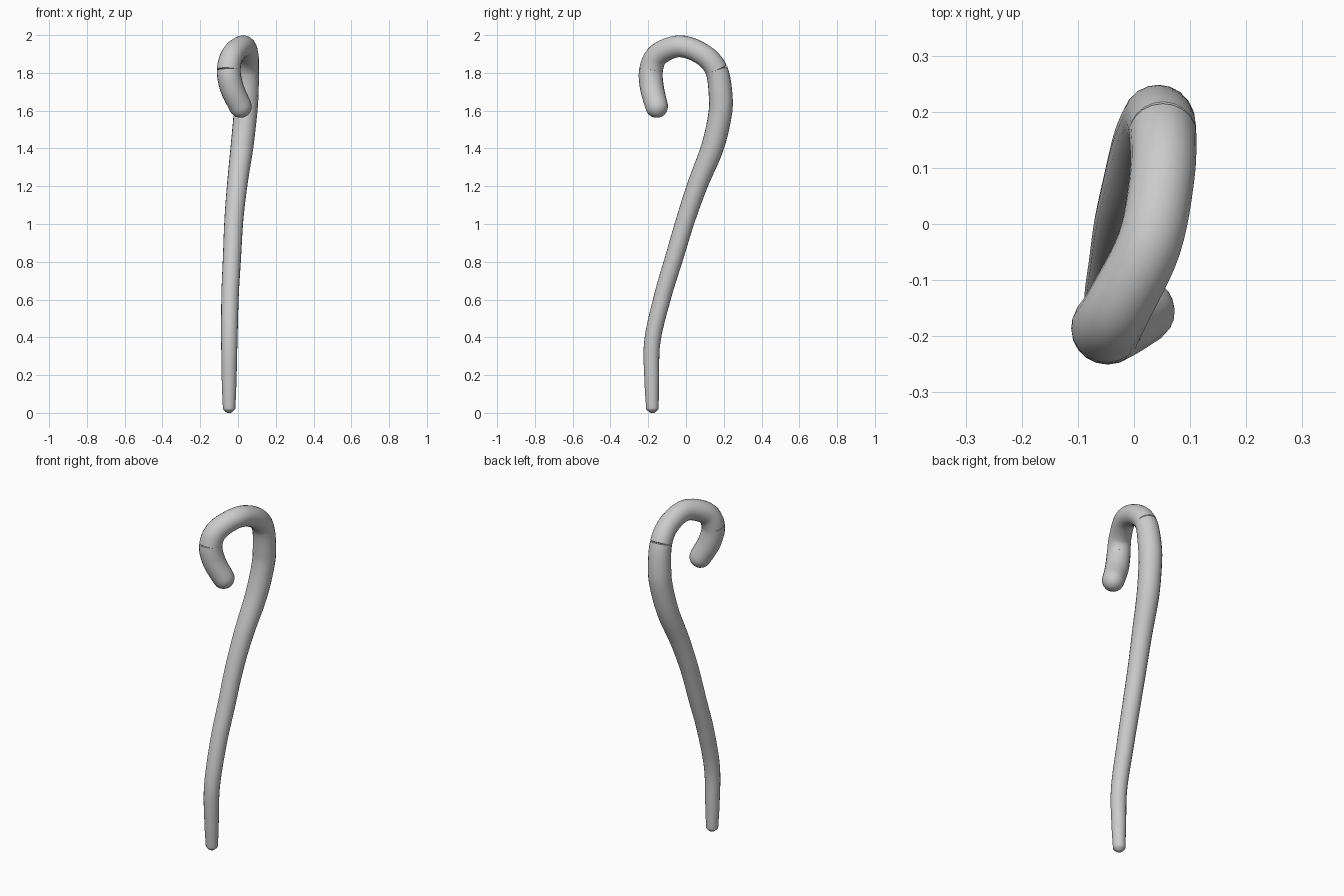
import bpy, bmesh, math
from mathutils import Vector

if "Cube" in bpy.data.objects:
    bpy.data.objects.remove(bpy.data.objects["Cube"])

SIDES = 20
STEPS = 6

# Centre line of the stick from the foot to the hook's tip: x, y, z, radius
PATH = [Vector(p) for p in [
    (-0.047, -0.178, 0.025, 0.033), (-0.047, -0.181, 0.17, 0.039),
    (-0.046, -0.178, 0.38, 0.043), (-0.042, -0.123, 0.62, 0.046),
    (-0.032, -0.063, 0.82, 0.048), (-0.022, -0.003, 1.02, 0.050),
    (-0.004, 0.062, 1.21, 0.054), (0.020, 0.138, 1.40, 0.060),
    (0.037, 0.177, 1.56, 0.062), (0.045, 0.184, 1.67, 0.063),
    (0.051, 0.161, 1.815, 0.060), (0.050, 0.085, 1.90, 0.058),
    (0.027, -0.035, 1.941, 0.058), (-0.028, -0.147, 1.897, 0.060),
    (-0.049, -0.185, 1.815, 0.063), (-0.032, -0.180, 1.72, 0.063),
    (0.013, -0.155, 1.622, 0.060)]]


def sample(i0, i1):
    """Smooth points along the path between two control points."""
    out = []
    for i in range(i0, i1):
        b, c = PATH[i], PATH[i + 1]
        a = PATH[i - 1] if i > 0 else b * 2 - c
        d = PATH[i + 2] if i + 2 < len(PATH) else c * 2 - b
        for k in range(STEPS):
            t = k / STEPS
            out.append(0.5 * (b * 2 + (c - a) * t + (a * 2 - b * 5 + c * 4 - d) * t * t
                              + (b * 3 - a - c * 3 + d) * t ** 3))
    return out + [PATH[i1].copy()]


def end_rings(p, direction, kind):
    """Extra rings closing an end: round dome, small foot or joint bevel."""
    if kind == "dome":
        shape = [(math.sin(a), math.cos(a)) for a in
                 (math.radians(d) for d in (18, 36, 54, 70, 82))]
    elif kind == "foot":
        shape = [(0.15, 0.98), (0.3, 0.85), (0.55, 0.6), (0.75, 0.3)]
    else:
        shape = [(0.03, 0.95)]
    r = p[3]
    return [Vector((*(p.xyz + direction * r * h), r * w)) for h, w in shape]


def sweep(name, i0, i1, start, end):
    pts = sample(i0, i1)
    head = end_rings(pts[0], (pts[0] - pts[1]).xyz.normalized(), start)
    tail = end_rings(pts[-1], (pts[-1] - pts[-2]).xyz.normalized(), end)
    pts = head[::-1] + pts + tail
    bm = bmesh.new()
    rings = []
    side = Vector((1, 0, 0))
    for i, p in enumerate(pts):
        tan = (pts[min(i + 1, len(pts) - 1)] - pts[max(i - 1, 0)]).xyz.normalized()
        side = (side - tan * side.dot(tan)).normalized()
        up = tan.cross(side)
        rings.append([bm.verts.new(p.xyz + p[3] * (side * math.cos(a) + up * math.sin(a)))
                      for a in (2 * math.pi * k / SIDES for k in range(SIDES))])
    for a, b in zip(rings, rings[1:]):
        for k in range(SIDES):
            n = (k + 1) % SIDES
            bm.faces.new((a[k], a[n], b[n], b[k]))
    bm.faces.new(rings[0][::-1])
    bm.faces.new(rings[-1])
    bmesh.ops.recalc_face_normals(bm, faces=bm.faces)
    me = bpy.data.meshes.new(name)
    bm.to_mesh(me)
    bm.free()
    ob = bpy.data.objects.new(name, me)
    bpy.context.collection.objects.link(ob)
    bpy.context.view_layer.objects.active = ob
    ob.select_set(True)
    bpy.ops.object.shade_smooth_by_angle(angle=math.radians(35))
    ob.select_set(False)
    return ob


# Long curved shaft, bent crook, and rounded hook tip meeting at thin joints
sweep("shaft", 0, 10, "foot", "joint")
sweep("crook", 10, 14, "joint", "joint")
sweep("hook_tip", 14, 16, "joint", "dome")
